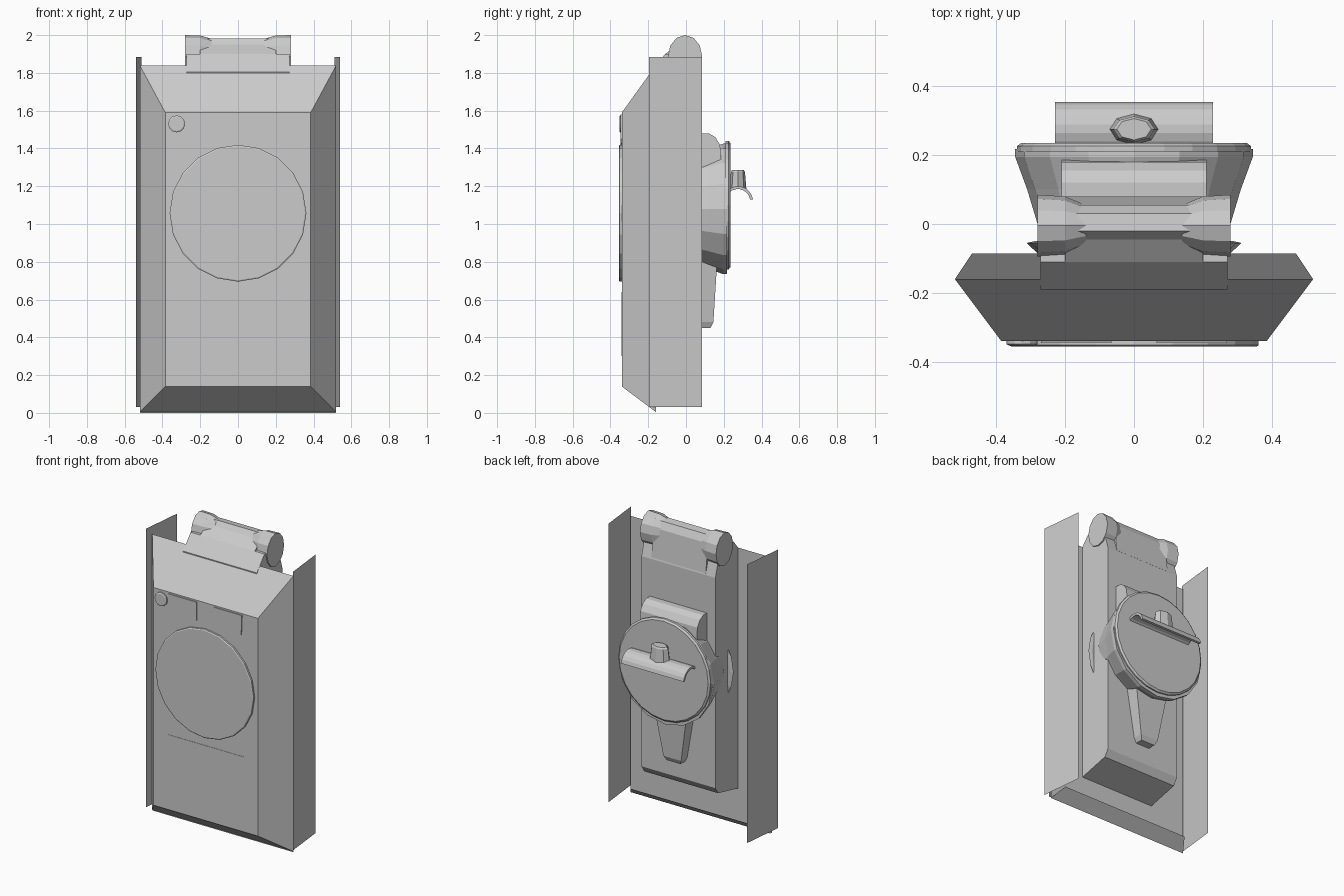
import bpy, bmesh, math
from mathutils import Matrix, Vector

if "Cube" in bpy.data.objects:
    bpy.data.objects.remove(bpy.data.objects["Cube"])


def finish(name, bm):
    bmesh.ops.recalc_face_normals(bm, faces=bm.faces)
    me = bpy.data.meshes.new(name)
    bm.to_mesh(me)
    bm.free()
    ob = bpy.data.objects.new(name, me)
    bpy.context.collection.objects.link(ob)
    return ob


def loft(name, rings):
    """Skin a list of equal-length point rings and cap both ends."""
    bm = bmesh.new()
    vs = [[bm.verts.new(p) for p in r] for r in rings]
    n = len(rings[0])
    for a, b in zip(vs, vs[1:]):
        for i in range(n):
            j = (i + 1) % n
            bm.faces.new((a[i], a[j], b[j], b[i]))
    bm.faces.new(vs[0])
    bm.faces.new(vs[-1])
    return finish(name, bm)


def prism_x(name, prof, x0, x1):
    return loft(name, [[(x, y, z) for y, z in prof] for x in (x0, x1)])


def prism_y(name, prof, y0, y1):
    return loft(name, [[(x, y, z) for x, z in prof] for y in (y0, y1)])


def rect_y(x, z0, z1, y):
    return [(-x, y, z0), (x, y, z0), (x, y, z1), (-x, y, z1)]


def rect_z(x, y0, y1, z):
    return [(-x, y0, z), (x, y0, z), (x, y1, z), (-x, y1, z)]


def turned_y(name, cx, cz, stations, n=20):
    """Round part along y from (y, radius) stations."""
    return loft(name, [[(cx + r * math.sin(2 * math.pi * i / n), y,
                         cz + r * math.cos(2 * math.pi * i / n))
                        for i in range(n)] for y, r in stations])


def sheet(name, pts):
    bm = bmesh.new()
    bm.faces.new([bm.verts.new(p) for p in pts])
    return finish(name, bm)


# Housing with sloped borders around the front face
loft("housing", [rect_y(.385, .14, 1.59, -.34), rect_y(.52, .005, 1.84, -.16)])
# Lip folded up behind the lower edge
sheet("lower_lip", [(-.52, -.16, 0), (.52, -.16, 0), (.47, -.085, .065), (-.47, -.085, .065)])

# Front disc, button and raised plate
turned_y("front_disc", 0, 1.057, [(-.335, .362), (-.352, .362), (-.356, .355)])
turned_y("front_button", -.325, 1.53, [(-.335, .045), (-.349, .045), (-.353, .038)], 12)
loft("front_plate", [rect_y(.28, .3, .64, -.338), rect_y(.28, .3, .64, -.342)])

# Mirrored parts: side sheets, windows, strap ends
for s, side in ((-1, "left"), (1, "right")):
    sheet(side + "_side_panel", [(s * .54, -.195, .03), (s * .51, .085, .03),
                                 (s * .51, .085, 1.885), (s * .54, -.195, 1.885)])
    window = [(.065, 1.58), (.27, 1.58), (.265, 1.45), (.245, 1.425), (.2, 1.415), (.065, 1.455)]
    prism_y(side + "_window", [(s * x, z) for x, z in window], -.335, -.346)
    rings = []
    for x, ry, rz in ((.14, .06, .09), (.2, .085, .108), (.28, .09, .11)):
        rings.append([(s * x, -.005 + ry * math.cos(math.pi * i / 6),
                       1.89 + rz * math.sin(math.pi * i / 6)) for i in range(12)])
    loft(side + "_top_roller", rings)

# Rear case whose top forms the hanger
prism_x("rear_case", [(.08, .33), (.05, .285), (-.17, .235), (-.19, 1.805), (-.11, 1.9)]
        + [(.03, 1.9), (.08, 1.73)], -.272, .272)
prism_x("top_hanger", [(.078, 1.74), (.055, 1.93), (.03, 1.975), (-.02, 1.982),
                       (-.045, 1.95), (-.11, 1.9), (-.13, 1.8)], -.2, .2)

# Rear drum, its lid, and the inner ring that shows at the case sides
turned_y("inner_ring", 0, 1.06, [(-.085, .28), (-.055, .312), (-.05, .29)])
turned_y("rear_drum", 0, 1.08, [(0, .28), (.1, .31), (.195, .345), (.218, .345)], 16)
turned_y("rear_lid", 0, 1.1, [(.21, .34), (.226, .34), (.235, .328)], 24)

# Rounded block above the drum and tapered peg below it
prism_x("upper_block", [(.06, 1.3), (.06, 1.48), (.12, 1.48), (.155, 1.46),
                        (.18, 1.42), (.19, 1.3)], -.21, .21)
loft("lower_peg", [rect_z(.12, .07, .165, .8), rect_z(.065, .07, .145, .48),
                   rect_z(.05, .07, .13, .45)])

# Curved grip and its post
arc = [math.radians(8 + 18 * i) for i in range(9)]
grip = [(.275 + .08 * math.cos(a), 1.12 + .08 * math.sin(a)) for a in arc]
grip += [(.275 + .065 * math.cos(a), 1.12 + .065 * math.sin(a)) for a in reversed(arc)]
prism_x("rear_grip", grip, -.23, .23)
loft("grip_post", [[(r * math.cos(math.pi * i / 4), .275 + .62 * r * math.sin(math.pi * i / 4), z)
                    for i in range(8)] for r, z in ((.072, 1.185), (.06, 1.275), (.05, 1.285))])
